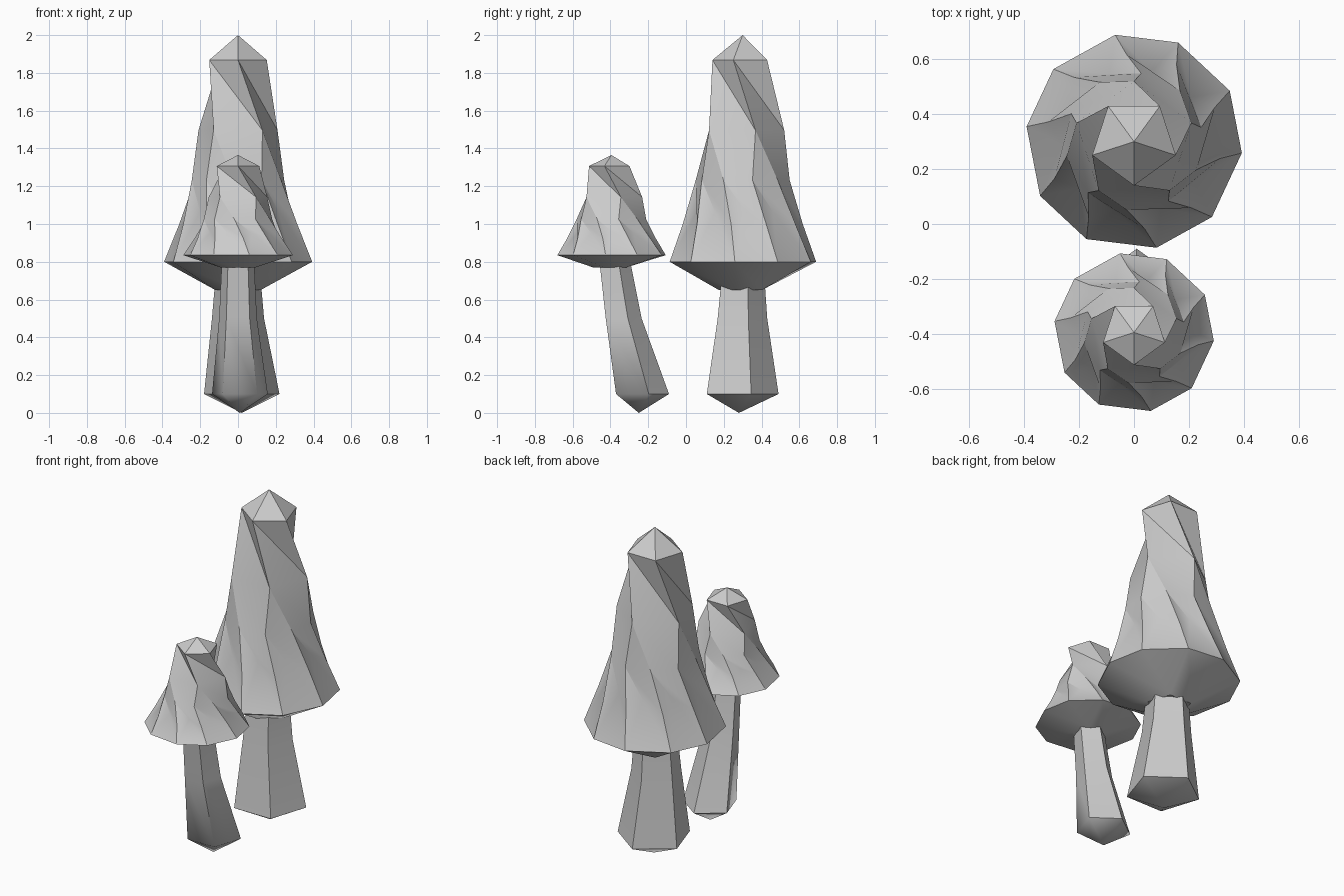
import bpy, bmesh
from math import cos, sin, radians, pi

if "Cube" in bpy.data.objects:
    bpy.data.objects.remove(bpy.data.objects["Cube"], do_unlink=True)

grey = bpy.data.materials.new("mushroom grey")
grey.use_nodes = True
color = (0.6, 0.6, 0.6, 1)
grey.diffuse_color = color
grey.node_tree.nodes["Principled BSDF"].inputs["Base Color"].default_value = color


def ring(bm, angles, r, z, cx=0, cy=0):
    return [bm.verts.new((cx + r * cos(radians(a)), cy + r * sin(radians(a)), z)) for a in angles]


def fives(*starts):
    """Angles of a five-fold pattern, counter-clockwise."""
    return [s + 72 * k for k in range(5) for s in starts]


def stitch(bm, low, high):
    """Triangulate between two rings of any vertex count."""
    n, m, i, j = len(low), len(high), 0, 0
    while i < n or j < m:
        a, b = low[i % n], high[j % m]
        if j >= m or (i < n and (i + 1) / n <= (j + 1) / m):
            bm.faces.new((a, low[(i + 1) % n], b))
            i += 1
        else:
            bm.faces.new((a, high[(j + 1) % m], b))
            j += 1


def fan(bm, loop, tip):
    v = bm.verts.new(tip)
    for a, b in zip(loop, loop[1:] + loop[:1]):
        bm.faces.new((a, b, v))


def finish(bm, name, sharp):
    bmesh.ops.recalc_face_normals(bm, faces=bm.faces)
    me = bpy.data.meshes.new(name)
    bm.to_mesh(me)
    bm.free()
    me.materials.append(grey)
    ob = bpy.data.objects.new(name, me)
    bpy.context.collection.objects.link(ob)
    bpy.ops.object.select_all(action="DESELECT")
    ob.select_set(True)
    bpy.context.view_layer.objects.active = ob
    bpy.ops.object.shade_smooth_by_angle(angle=radians(sharp))
    return ob


def make_cap(name, cy, rim_z, width, height):
    """Pleated cap whose folds spiral down from a pentagonal crown."""
    bm = bmesh.new()
    under = ring(bm, fives(-90), 0.125, -0.125)
    rim = ring(bm, fives(-116, -78), 0.395, 0)
    # alternating fold ridges and valleys above the rim
    folds = []
    for a in fives(-116, -78):
        folds += ring(bm, [a - 5], 0.32, 0.165)
        folds += ring(bm, [a + 10], 0.262, 0.22)
    waist = ring(bm, fives(-132, -96), 0.25, 0.36)
    shoulder = ring(bm, fives(-126), 0.22, 0.58)
    crown = ring(bm, fives(-162), 0.16, 0.89)
    fan(bm, under, (0, 0, -0.1))
    for low, high in ((under, rim), (rim, folds), (folds, waist), (waist, shoulder), (shoulder, crown)):
        stitch(bm, low, high)
    fan(bm, crown, (0, 0, 1))
    ob = finish(bm, name, 30)
    ob.location = (0, cy, rim_z)
    ob.scale = (width, width, height)


def make_stem(name, levels, foot):
    """Five-sided stem lofted through (x, y, z, radius) levels."""
    bm = bmesh.new()
    rings = [ring(bm, fives(90), r, z, x, y) for x, y, z, r in levels]
    fan(bm, rings[0], foot)
    for low, high in zip(rings, rings[1:]):
        stitch(bm, low, high)
    bm.faces.new(rings[-1])
    finish(bm, name, 60)


make_cap("large_cap", 0.3, 0.8, 1, 1.2)
make_cap("small_cap", -0.395, 0.835, 0.74, 0.53)

make_stem("large_stem",
          [(0.02, 0.28, 0.1, 0.21), (0, 0.285, 0.5, 0.145), (0, 0.29, 0.72, 0.125)],
          (0.02, 0.28, 0))
make_stem("small_stem",
          [(0.01, -0.245, 0.1, 0.155), (0, -0.34, 0.5, 0.105), (0, -0.385, 0.8, 0.09)],
          (0.01, -0.25, 0))
